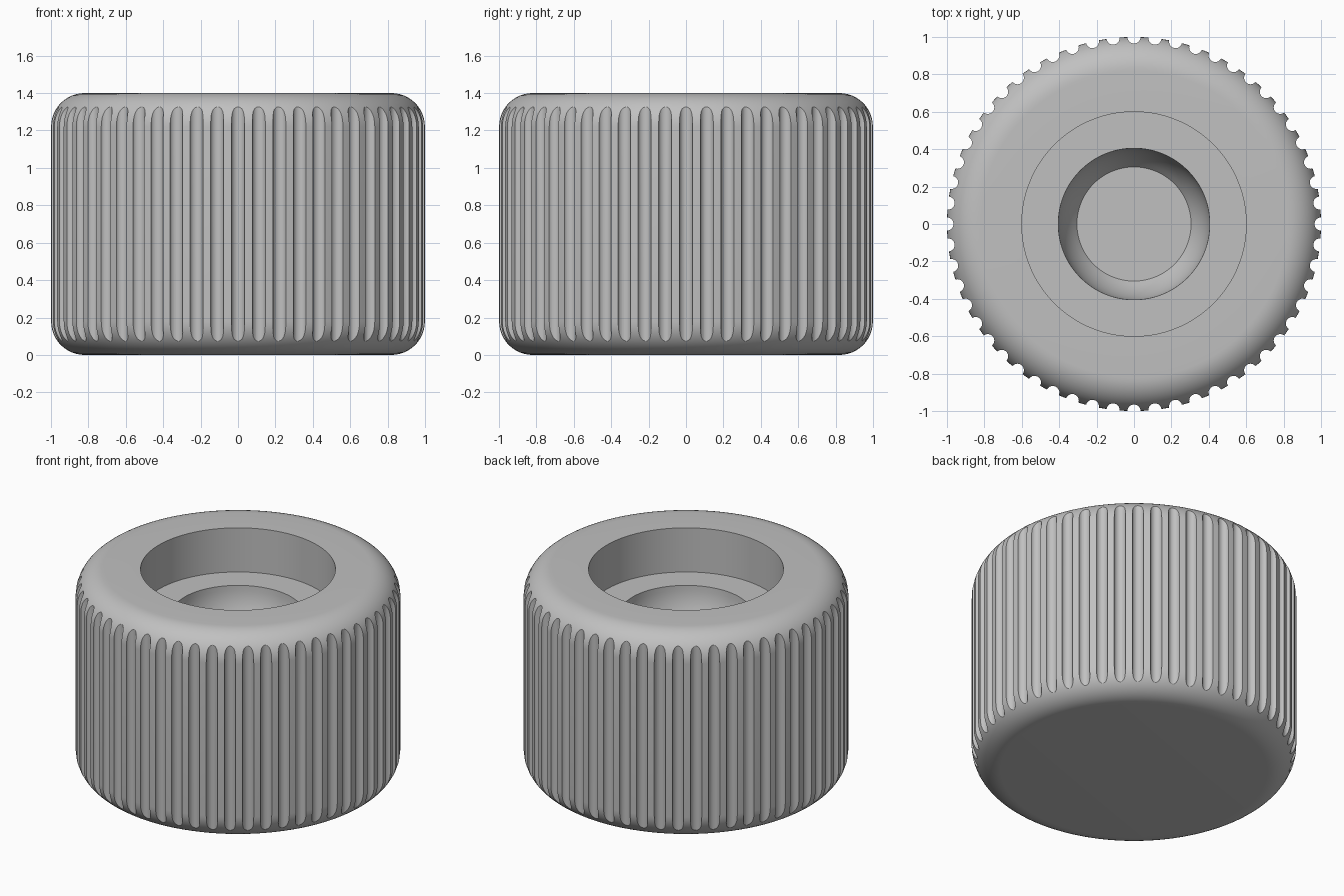
import bpy, bmesh, math

if "Cube" in bpy.data.objects:
    bpy.data.objects.remove(bpy.data.objects["Cube"])

RADIUS, HEIGHT, FILLET = 1.0, 1.4, 0.18
GROOVES, GROOVE_R = 56, 0.035
SEGMENTS = 224

grey = bpy.data.materials.new("mid grey")
grey.diffuse_color = (0.53, 0.53, 0.53, 1.0)
grey.use_nodes = True
grey.node_tree.nodes["Principled BSDF"].inputs["Base Color"].default_value = grey.diffuse_color


def make_object(name, bm):
    bmesh.ops.recalc_face_normals(bm, faces=bm.faces)
    mesh = bpy.data.meshes.new(name)
    bm.to_mesh(mesh)
    bm.free()
    mesh.materials.append(grey)
    obj = bpy.data.objects.new(name, mesh)
    bpy.context.collection.objects.link(obj)
    return obj


def arc(cr, cz, radius, start, end, steps):
    """Points (r, z) along a circular arc, angles in degrees."""
    angles = [math.radians(start + (end - start) * i / steps) for i in range(steps + 1)]
    return [(cr + radius * math.cos(a), cz + radius * math.sin(a)) for a in angles]


def lathe(name, profile, segments):
    """Spin an open profile around z and cap both end rings."""
    bm = bmesh.new()
    rings = []
    for r, z in profile:
        ring = []
        for i in range(segments):
            a = 2 * math.pi * (i + 0.5) / segments
            ring.append(bm.verts.new((r * math.cos(a), r * math.sin(a), z)))
        rings.append(ring)
    for low, high in zip(rings, rings[1:]):
        for i in range(segments):
            j = (i + 1) % segments
            bm.faces.new((low[i], low[j], high[j], high[i]))
    bm.faces.new(rings[0][::-1])
    bm.faces.new(rings[-1])
    return make_object(name, bm)


# Knob body: rounded outer edges, counterbore, then a bowl-sided recess
profile = arc(RADIUS - FILLET, FILLET, FILLET, -90, 0, 12)
profile += arc(RADIUS - FILLET, HEIGHT - FILLET, FILLET, 0, 90, 12)
profile += [(0.60, HEIGHT), (0.60, 1.10)]
bowl_r = 0.405
bowl_end = -math.degrees(math.acos(0.305 / bowl_r))
profile += arc(0, 1.10, bowl_r, 0, bowl_end, 8)
knob = lathe("knurled_knob", profile, SEGMENTS)

# Round cutters for the grip grooves
bm = bmesh.new()
sides = 20
for g in range(GROOVES):
    a = 2 * math.pi * g / GROOVES
    cx, cy = RADIUS * math.cos(a), RADIUS * math.sin(a)
    rings = []
    for z in (-0.1, HEIGHT + 0.1):
        rings.append([bm.verts.new((
            cx + GROOVE_R * math.cos(a + 2 * math.pi * k / sides),
            cy + GROOVE_R * math.sin(a + 2 * math.pi * k / sides), z))
            for k in range(sides)])
    for k in range(sides):
        n = (k + 1) % sides
        bm.faces.new((rings[0][k], rings[0][n], rings[1][n], rings[1][k]))
    bm.faces.new(rings[0][::-1])
    bm.faces.new(rings[1])
cutter = make_object("groove_cutter", bm)
cutter.hide_render = True

# Cut the grooves, then smooth while keeping the groove edges crisp
cut = knob.modifiers.new("grooves", 'BOOLEAN')
cut.operation = 'DIFFERENCE'
cut.solver = 'EXACT'
cut.object = cutter
bpy.context.view_layer.objects.active = knob
knob.select_set(True)
bpy.ops.object.modifier_apply(modifier=cut.name)
bpy.data.objects.remove(cutter)
bpy.ops.object.shade_smooth_by_angle(angle=math.radians(30))
